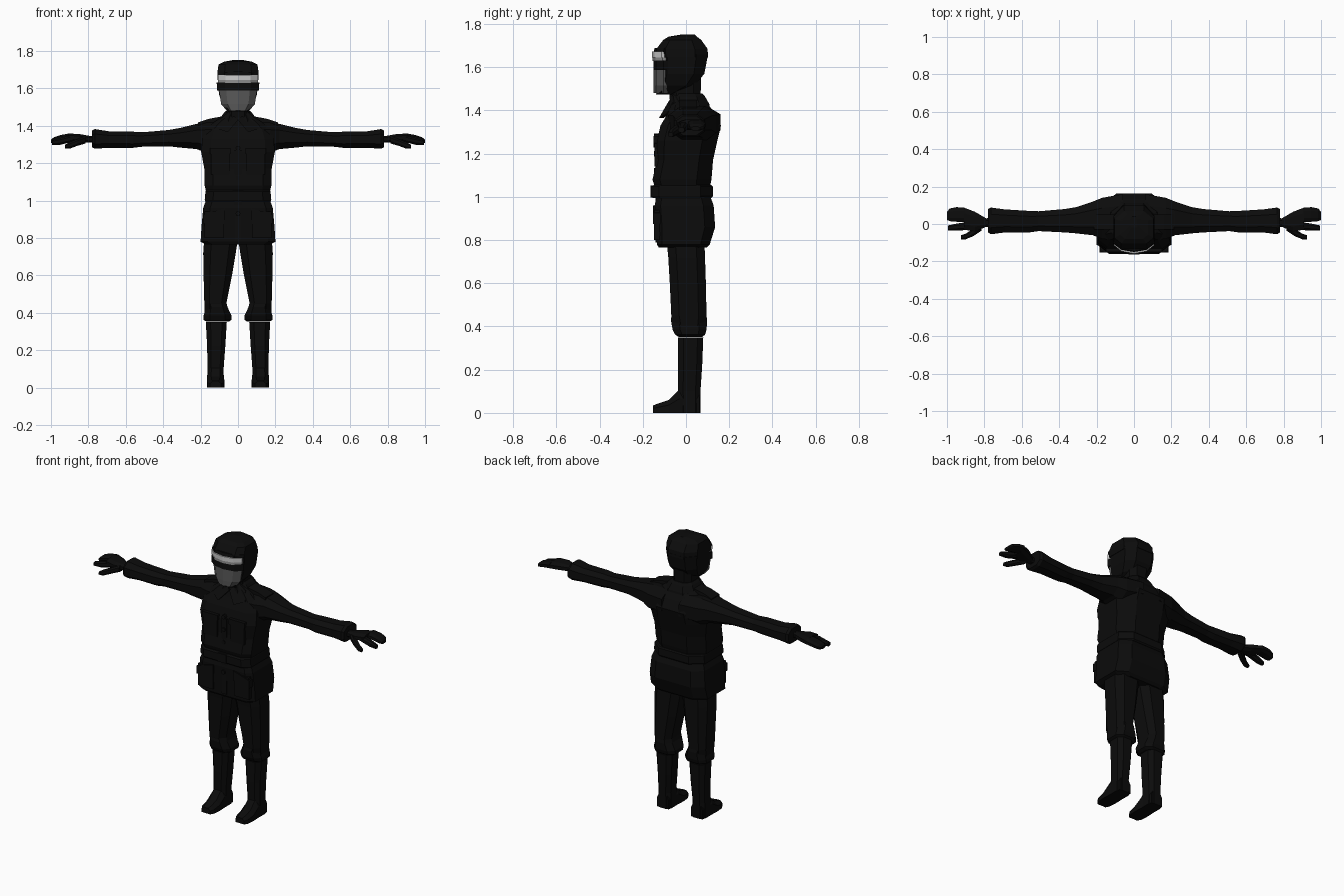
import bpy, bmesh, math
from mathutils import Vector


def material(name, v):
    m = bpy.data.materials.new(name)
    m.diffuse_color = (v, v, v, 1)
    return m


BLACK = material("black_cloth", 0.0035)
GREY = material("mask_grey", 0.10)
PALE = material("pale_goggle", 0.60)
LENS = material("lens_grey", 0.28)


def loft(name, rings, mat=BLACK, mirror=False):
    """Skin a stack of equal-length point rings and cap both ends."""
    bm = bmesh.new()
    vs = [[bm.verts.new(p) for p in r] for r in rings]
    n = len(rings[0])
    for a, b in zip(vs, vs[1:]):
        for i in range(n):
            j = (i + 1) % n
            bm.faces.new((a[i], a[j], b[j], b[i]))
    bm.faces.new(vs[0][::-1])
    bm.faces.new(vs[-1])
    bmesh.ops.recalc_face_normals(bm, faces=bm.faces)
    me = bpy.data.meshes.new(name)
    bm.to_mesh(me)
    bm.free()
    me.materials.append(mat)
    ob = bpy.data.objects.new(name, me)
    bpy.context.collection.objects.link(ob)
    if mirror:
        ob.modifiers.new("mirror", "MIRROR")
    return ob


def oct_ring(a0, a1, b0, b1, f=0.55, g=None):
    """Eight-sided section in a box; f and g are the flat shares of the b0 and b1 sides."""
    g = f if g is None else g
    ca, ha, cb, hb = (a0 + a1) / 2, (a1 - a0) / 2, (b0 + b1) / 2, (b1 - b0) / 2
    return [(ca - f * ha, b0), (ca + f * ha, b0), (a1, cb - f * hb), (a1, cb + g * hb),
            (ca + g * ha, b1), (ca - g * ha, b1), (a0, cb + g * hb), (a0, cb - f * hb)]


def stack(name, rows, f=0.55, g=None, mat=BLACK, mirror=False):
    """Loft upward; row = z, x0, x1, y0, y1."""
    return loft(name, [[(a, b, z) for a, b in oct_ring(x0, x1, y0, y1, f, g)]
                       for z, x0, x1, y0, y1 in rows], mat, mirror)


def body(name, rows, f=0.55, g=None, mat=BLACK):
    """Symmetric upright loft; row = z, half width, y0, y1."""
    return stack(name, [(z, -h, h, a, b) for z, h, a, b in rows], f, g, mat)


def limb(name, rows, f=0.5):
    """Loft along x; row = x, y0, y1, z0, z1."""
    return loft(name, [[(x, a, b) for a, b in oct_ring(y0, y1, z0, z1, f)]
                       for x, y0, y1, z0, z1 in rows], mirror=True)


def plate(name, pts, y0, y1, mirror=True, mat=BLACK):
    """Front-view outline given thickness along y."""
    return loft(name, [[(x, y, z) for x, z in pts] for y in (y0, y1)], mat, mirror)


# Jacket, belt and skirt
body("jacket", [(1.02, .165, -.135, .105), (1.08, .178, -.155, .118), (1.17, .18, -.135, .125),
                (1.26, .197, -.135, .145), (1.33, .19, -.118, .162), (1.385, .17, -.085, .135),
                (1.425, .12, -.07, .105), (1.455, .07, -.055, .085)], .75, .5)
body("belt", [(.995, .175, -.155, .118), (1.003, .178, -.16, .125),
              (1.048, .174, -.16, .125), (1.055, .17, -.15, .118)], .75, .6)
body("jacket_skirt", [(.765, .17, -.125, .095), (.78, .2, -.135, .11), (.86, .195, -.138, .135),
                      (.96, .186, -.145, .128), (1.01, .168, -.135, .11)], .8, .65)

# Arms, flared sleeve ends, hands
limb("arm", [(.06, -.09, .16, 1.27, 1.42), (.17, -.08, .14, 1.255, 1.42),
             (.22, -.06, .12, 1.275, 1.41), (.31, -.05, .09, 1.283, 1.388),
             (.37, -.045, .08, 1.29, 1.377), (.51, -.038, .068, 1.288, 1.365),
             (.56, -.045, .07, 1.282, 1.368), (.69, -.045, .078, 1.282, 1.37),
             (.765, -.055, .088, 1.277, 1.382), (.78, -.045, .08, 1.285, 1.375)])
limb("palm", [(.74, -.02, .04, 1.305, 1.345), (.79, -.015, .03, 1.31, 1.345),
              (.85, -.04, .065, 1.312, 1.356), (.91, -.03, .088, 1.318, 1.358)])
limb("fingers", [(.905, .012, .088, 1.32, 1.358), (.95, .012, .09, 1.316, 1.35),
                 (.985, .015, .083, 1.308, 1.338), (1.0, .022, .065, 1.308, 1.325)])
limb("forefinger", [(.88, -.032, .012, 1.315, 1.352), (.95, -.035, .002, 1.298, 1.335),
                    (.995, -.036, -.008, 1.298, 1.322)])
limb("thumb", [(.815, -.035, .01, 1.305, 1.345), (.86, -.065, -.025, 1.292, 1.328),
               (.90, -.082, -.052, 1.277, 1.312), (.925, -.083, -.06, 1.277, 1.298)])

# Trousers, gathered knee cuffs, boots
stack("trouser_leg", [(.40, .052, .178, -.055, .085), (.45, .062, .18, -.068, .095),
                      (.60, .032, .184, -.075, .092), (.72, .012, .186, -.082, .088),
                      (.80, .0, .18, -.09, .085)], .55, mirror=True)
stack("knee_cuff", [(.352, .05, .168, -.035, .075), (.362, .035, .184, -.05, .088),
                    (.385, .035, .184, -.062, .095), (.43, .056, .17, -.07, .098),
                    (.455, .062, .176, -.066, .094)], .55, mirror=True)
stack("boot", [(0, .075, .165, -.035, .066), (.10, .077, .163, -.036, .067),
               (.22, .068, .165, -.038, .075), (.35, .06, .172, -.038, .08)], .55, mirror=True)
loft("boot_foot", [[(.12 - w, y, 0), (.12 + w, y, 0), (.12 + w, y, h * .6),
                    (.12 + w * .5, y, h), (.12 - w * .5, y, h), (.12 - w, y, h * .6)]
                   for y, w, h in ((-.152, .03, .035), (-.13, .043, .043), (-.08, .047, .06),
                                   (-.03, .045, .11), (.062, .04, .10))], mirror=True)

# Pockets with flaps, front placket, buttons and buckle
plate("chest_pocket", [(.045, 1.14), (.145, 1.14), (.145, 1.27), (.045, 1.27)], -.146, -.10)
plate("chest_flap", [(.04, 1.25), (.095, 1.228), (.15, 1.25), (.15, 1.282), (.04, 1.282)],
      -.151, -.10)
plate("hip_pocket", [(.075, .80), (.18, .80), (.178, .94), (.075, .94)], -.147, -.08)
plate("hip_flap", [(.07, .90), (.185, .875), (.185, .925), (.07, .96)], -.152, -.06)
plate("placket", [(-.018, .79), (.018, .79), (.018, 1.27), (-.018, 1.27)], -.142, -.10, False)


def disc(name, x, z, r, y):
    plate(name, [(x + r * math.cos(k * math.pi / 4), z + r * math.sin(k * math.pi / 4))
                 for k in range(8)], y, y + .03, False)


for z in (.93, 1.12, 1.20, 1.28):
    disc("button", 0, z, .013, -.149 if z > 1 else -.152)
plate("buckle", [(-.03, .998), (.03, .998), (.03, 1.052), (-.03, 1.052)], -.164, -.14, False)

# Shoulder straps and collar
loft("shoulder_strap", [[(x, y, z + t) for y, t in ((-.03, -.02), (.05, -.02), (.05, .012), (-.03, .012))]
                        for x, z in ((.09, 1.437), (.16, 1.424), (.215, 1.405))], mirror=True)
body("collar", [(1.405, .11, -.085, .112), (1.43, .102, -.078, .108),
                (1.465, .078, -.07, .088), (1.478, .065, -.065, .075)], .5)
loft("collar_flap", [[(.0, -.088 + d, 1.43), (.055, -.125 + d, 1.365), (.112, -.09 + d, 1.385),
                      (.09, -.055 + d, 1.44), (.05, -.06 + d, 1.475)] for d in (0, .02)], mirror=True)

# Neck, head and covered cap
body("neck", [(1.40, .065, -.07, .08), (1.48, .062, -.078, .068), (1.56, .065, -.085, .07)])
body("head", [(1.475, .052, -.138, -.05), (1.515, .085, -.135, .04), (1.57, .102, -.132, .085),
              (1.66, .108, -.132, .102)], .6, .55)
body("cap", [(1.645, .110, -.134, .102), (1.685, .110, -.137, .10), (1.727, .104, -.105, .07),
             (1.742, .075, -.08, .05), (1.752, .02, -.02, .04)], .65, .5)


def bent(x, y, z, back=.03):
    """Curved strip section wrapping the front of the face."""
    p = [(-x, y + .045), (-x * .62, y + .012), (0, y), (x * .62, y + .012), (x, y + .045)]
    return [(a, b, z) for a, b in p] + [(a * .9, b + back, z) for a, b in reversed(p)]


# Face mask, dark strap and goggles
loft("face_mask", [bent(.062, -.15, 1.482), bent(.09, -.15, 1.515), bent(.102, -.15, 1.592)], GREY)
loft("face_strap", [bent(.112, -.15, 1.588), bent(.114, -.15, 1.632)])
loft("goggle_rim", [bent(.108, -.158, 1.645), bent(.108, -.158, 1.672)], PALE)
loft("goggle_lens", [bent(.106, -.154, 1.628), bent(.106, -.154, 1.646)], LENS)
loft("cap_brim", [bent(.110, -.15, 1.670), bent(.110, -.145, 1.69)])
